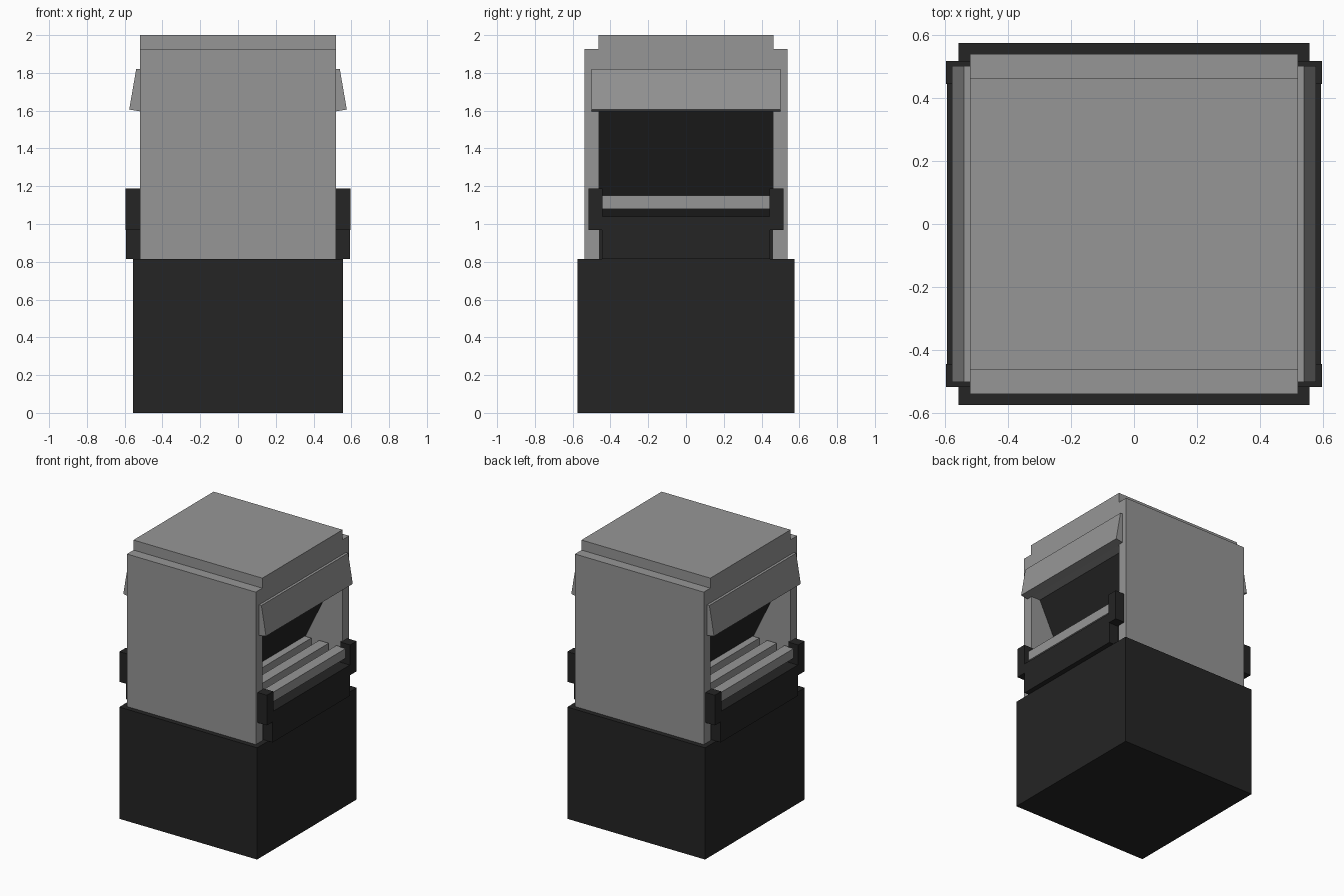
import bpy
import bmesh

cube = bpy.data.objects.get("Cube")
if cube:
    bpy.data.objects.remove(cube, do_unlink=True)


def material(name, value):
    mat = bpy.data.materials.new(name)
    mat.use_nodes = True
    color = (value, value, value, 1)
    mat.diffuse_color = color
    mat.node_tree.nodes["Principled BSDF"].inputs["Base Color"].default_value = color
    return mat


GREY = material("mid grey", 0.305)
DARK = material("charcoal", 0.018)


def prism(name, profile, y0, y1, mat):
    """Extrude an x-z outline from y0 to y1."""
    bm = bmesh.new()
    face = bm.faces.new([bm.verts.new((x, y0, z)) for x, z in profile])
    side = bmesh.ops.extrude_face_region(bm, geom=[face])
    moved = [v for v in side["geom"] if isinstance(v, bmesh.types.BMVert)]
    bmesh.ops.translate(bm, vec=(0, y1 - y0, 0), verts=moved)
    bmesh.ops.recalc_face_normals(bm, faces=bm.faces)
    mesh = bpy.data.meshes.new(name)
    bm.to_mesh(mesh)
    bm.free()
    mesh.materials.append(mat)
    obj = bpy.data.objects.new(name, mesh)
    bpy.context.scene.collection.objects.link(obj)
    return obj


def box(name, x, y, z, mat):
    outline = [(x[0], z[0]), (x[1], z[0]), (x[1], z[1]), (x[0], z[1])]
    return prism(name, outline, y[0], y[1], mat)


def span(sign, a, b):
    return sorted((sign * a, sign * b))


# Plinth, tray floor and top block
box("base", (-0.556, 0.556), (-0.574, 0.574), (0, 0.815), DARK)
box("tray_floor", (-0.515, 0.515), (-0.46, 0.46), (0.815, 1.04), DARK)
box("roof_block", (-0.52, 0.52), (-0.462, 0.462), (1.6, 2), GREY)

# Hopper tapering down to the tray
prism("hopper", [(-0.444, 1.6), (-0.17, 1.04), (0.17, 1.04), (0.444, 1.6)],
      -0.461, 0.461, DARK)

# Upright end panels
for s, end in ((-1, "front"), (1, "back")):
    box(end + "_panel", (-0.52, 0.52), span(s, 0.46, 0.538), (0.815, 1.927), GREY)

# Matching openings on both sides
for s, side in ((1, "left"), (-1, "right")):
    awning = [(0.5, 1.82), (0.539, 1.82), (0.576, 1.606), (0.515, 1.596)]
    prism(side + "_awning", [(s * x, z) for x, z in awning], -0.5, 0.5, GREY)
    box(side + "_apron", span(s, 0.5, 0.592), (-0.446, 0.446), (0.815, 1.04), DARK)
    for i in range(3):
        x = 0.48 - 0.14 * i
        box(f"{side}_slat_{i + 1}", span(s, x, x + 0.077), (-0.45, 0.45),
            (1.08, 1.15), GREY)
    for t, end in ((-1, "front"), (1, "back")):
        box(f"{side}_{end}_bracket", span(s, 0.515, 0.595), span(t, 0.443, 0.517),
            (0.967, 1.187), DARK)
